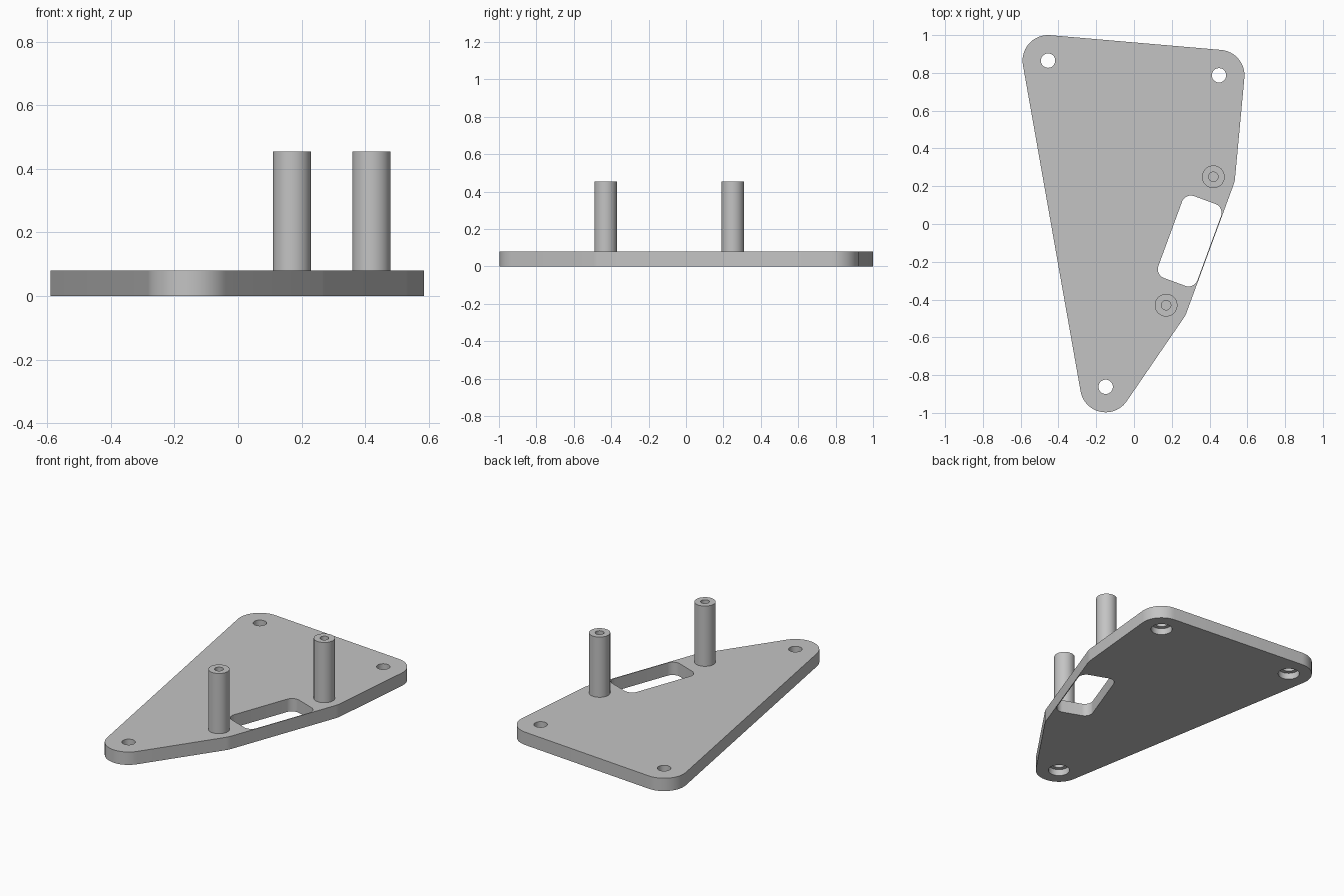
import bpy, bmesh
from math import pi, cos, sin, atan2, acos, radians
from mathutils import Vector

cube = bpy.data.objects.get("Cube")
if cube:
    bpy.data.objects.remove(cube, do_unlink=True)

THICK, TOP = 0.08, 0.455
CORNER_R, BOSS_R = 0.135, 0.115
screw_holes = [(-0.455, 0.865), (-0.15, -0.862), (0.45, 0.787)]
posts = [(0.17, -0.43), (0.42, 0.25)]

grey = bpy.data.materials.new("plain grey")
grey.use_nodes = True
colour = (0.55, 0.55, 0.55, 1)
grey.diffuse_color = colour
grey.node_tree.nodes["Principled BSDF"].inputs["Base Color"].default_value = colour


def arc(centre, r, a0, a1, steps):
    return [Vector((centre[0] + r * cos(a0 + (a1 - a0) * i / steps),
                    centre[1] + r * sin(a0 + (a1 - a0) * i / steps)))
            for i in range(steps + 1)]


def hull_outline(circles):
    """Counter-clockwise outline wrapped round circles (centre, radius)."""
    normals = []
    for i, (c, r) in enumerate(circles):
        c2, r2 = circles[(i + 1) % len(circles)]
        d = Vector(c2) - Vector(c)
        normals.append(atan2(d.y, d.x) - acos((r - r2) / d.length))
    points = []
    for i, (c, r) in enumerate(circles):
        a0 = normals[i - 1]
        sweep = (normals[i] - a0) % (2 * pi)
        points += arc(c, r, a0, a0 + sweep, max(3, int(sweep / radians(6))))
    return points


def new_object(name, bm):
    bmesh.ops.recalc_face_normals(bm, faces=bm.faces)
    mesh = bpy.data.meshes.new(name)
    bm.to_mesh(mesh)
    bm.free()
    mesh.materials.append(grey)
    ob = bpy.data.objects.new(name, mesh)
    bpy.context.collection.objects.link(ob)
    return ob


def prism(name, points, z0, z1):
    bm = bmesh.new()
    face = bm.faces.new([bm.verts.new((p.x, p.y, z0)) for p in points])
    ext = bmesh.ops.extrude_face_region(bm, geom=[face], use_keep_orig=True)
    up = [g for g in ext["geom"] if isinstance(g, bmesh.types.BMVert)]
    bmesh.ops.translate(bm, verts=up, vec=(0, 0, z1 - z0))
    return new_object(name, bm)


def activate(ob):
    bpy.ops.object.select_all(action="DESELECT")
    ob.select_set(True)
    bpy.context.view_layer.objects.active = ob


def cut(ob, cutter):
    activate(ob)
    mod = ob.modifiers.new("cut", "BOOLEAN")
    mod.operation, mod.solver, mod.object = "DIFFERENCE", "EXACT", cutter
    bpy.ops.object.modifier_apply(modifier=mod.name)
    bpy.data.objects.remove(cutter, do_unlink=True)


def smooth(ob):
    activate(ob)
    bpy.ops.object.shade_smooth_by_angle(angle=radians(30))


def disc(centre, r, steps=48):
    return arc(centre, r, 0, 2 * pi, steps)[:-1]


# Base plate wrapped round the screw holes and posts
ring = [(screw_holes[0], CORNER_R), (screw_holes[1], CORNER_R),
        (posts[0], BOSS_R), (posts[1], BOSS_R), (screw_holes[2], CORNER_R)]
plate = prism("base_plate", hull_outline(ring), 0, THICK)

# Through holes with wider counterbores underneath
for c in screw_holes:
    cut(plate, prism("hole_cutter", disc(c, 0.038), -0.1, 0.2))
    cut(plate, prism("counterbore_cutter", disc(c, 0.062), -0.1, 0.04))

# Rounded window between the posts, leaving a thin outer web
along = (Vector(posts[1]) - Vector(posts[0])).normalized()
across = Vector((along.y, -along.x))
middle = (Vector(posts[0]) + Vector(posts[1])) / 2
half_w, half_l, r = 0.11, 0.231, 0.05
corners = [((half_w - r) * sx, (half_l - r) * sy)
           for sx, sy in ((1, 1), (-1, 1), (-1, -1), (1, -1))]
window = [middle + across * p.x + along * p.y
          for p in hull_outline([(c, r) for c in corners])]
cut(plate, prism("window_cutter", window, -0.1, 0.2))
smooth(plate)

# Hollow posts
for name, c in zip(("front_post", "rear_post"), posts):
    post = prism(name, disc(c, 0.06), THICK - 0.01, TOP)
    cut(post, prism("bore_cutter", disc(c, 0.025), THICK, TOP + 0.1))
    smooth(post)
